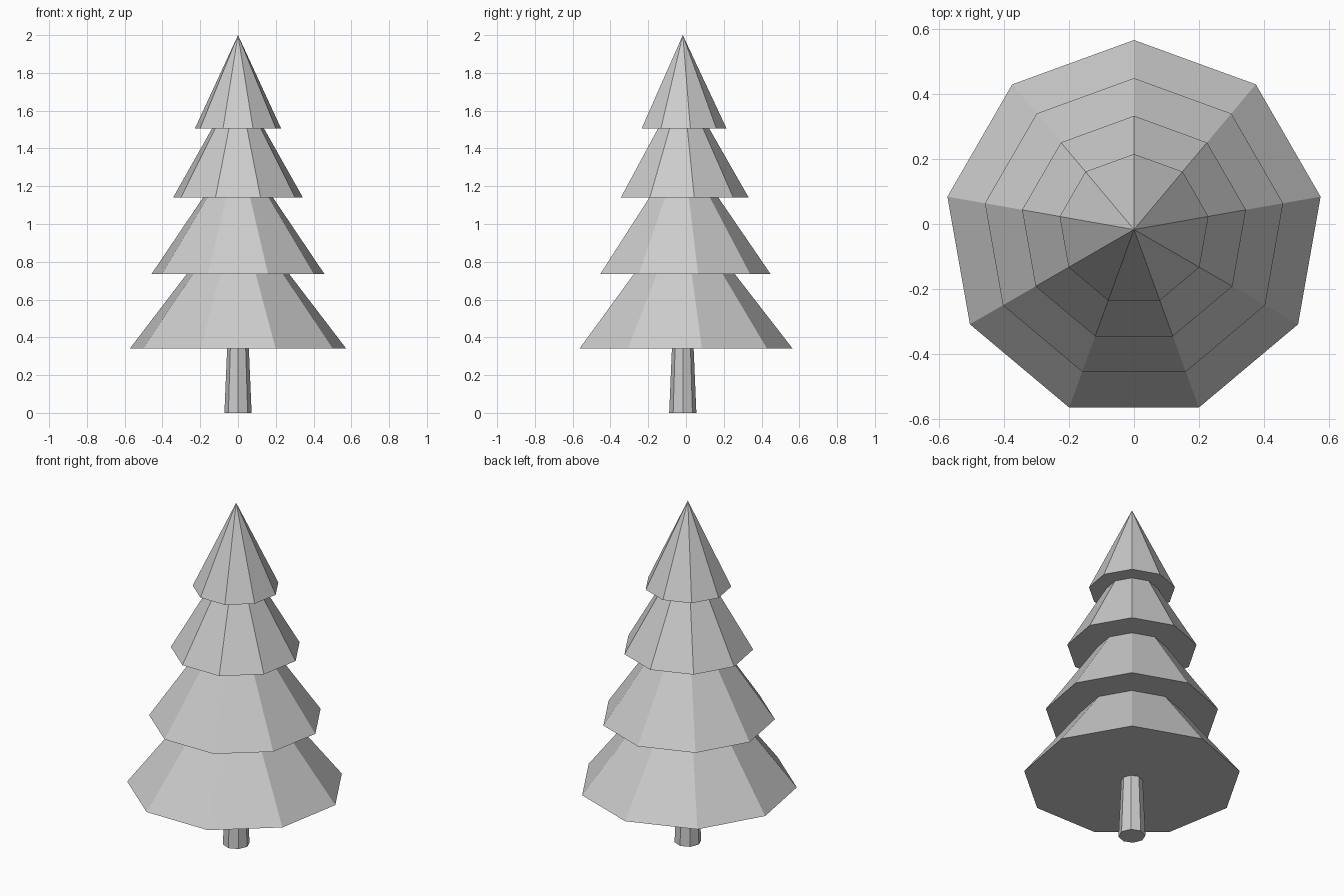
import bpy
import math

# Remove the default cube
cube = bpy.data.objects.get("Cube")
if cube:
    bpy.data.objects.remove(cube, do_unlink=True)

CENTRE_Y = -0.017

grey = bpy.data.materials.new("plain grey")
grey.use_nodes = True
colour = (0.6, 0.6, 0.6, 1)
grey.diffuse_color = colour
grey.node_tree.nodes["Principled BSDF"].inputs["Base Color"].default_value = colour


def cone(name, sides, bottom, top, z0, z1):
    """Flat-sided cone standing on z0, with one corner towards the back."""
    bpy.ops.mesh.primitive_cone_add(
        vertices=sides, radius1=bottom, radius2=top, depth=z1 - z0,
        location=(0, CENTRE_Y, (z0 + z1) / 2))
    obj = bpy.context.object
    obj.name = name
    # Turn the first corner to the back whatever its starting direction
    first = obj.data.vertices[0].co
    obj.rotation_euler.z = math.pi / 2 - math.atan2(first.y, first.x)
    obj.data.materials.clear()
    obj.data.materials.append(grey)
    return obj


# Tapered trunk
cone("trunk", 8, 0.072, 0.055, 0, 0.4)

# Foliage tiers, from the lowest up: radius, base height, tip height
tiers = [
    (0.582, 0.34, 1.09),
    (0.465, 0.735, 1.415),
    (0.349, 1.14, 1.75),
    (0.232, 1.505, 2.0),
]
for i, (radius, base, tip) in enumerate(tiers, 1):
    cone(f"foliage_tier_{i}", 9, radius, 0, base, tip)
